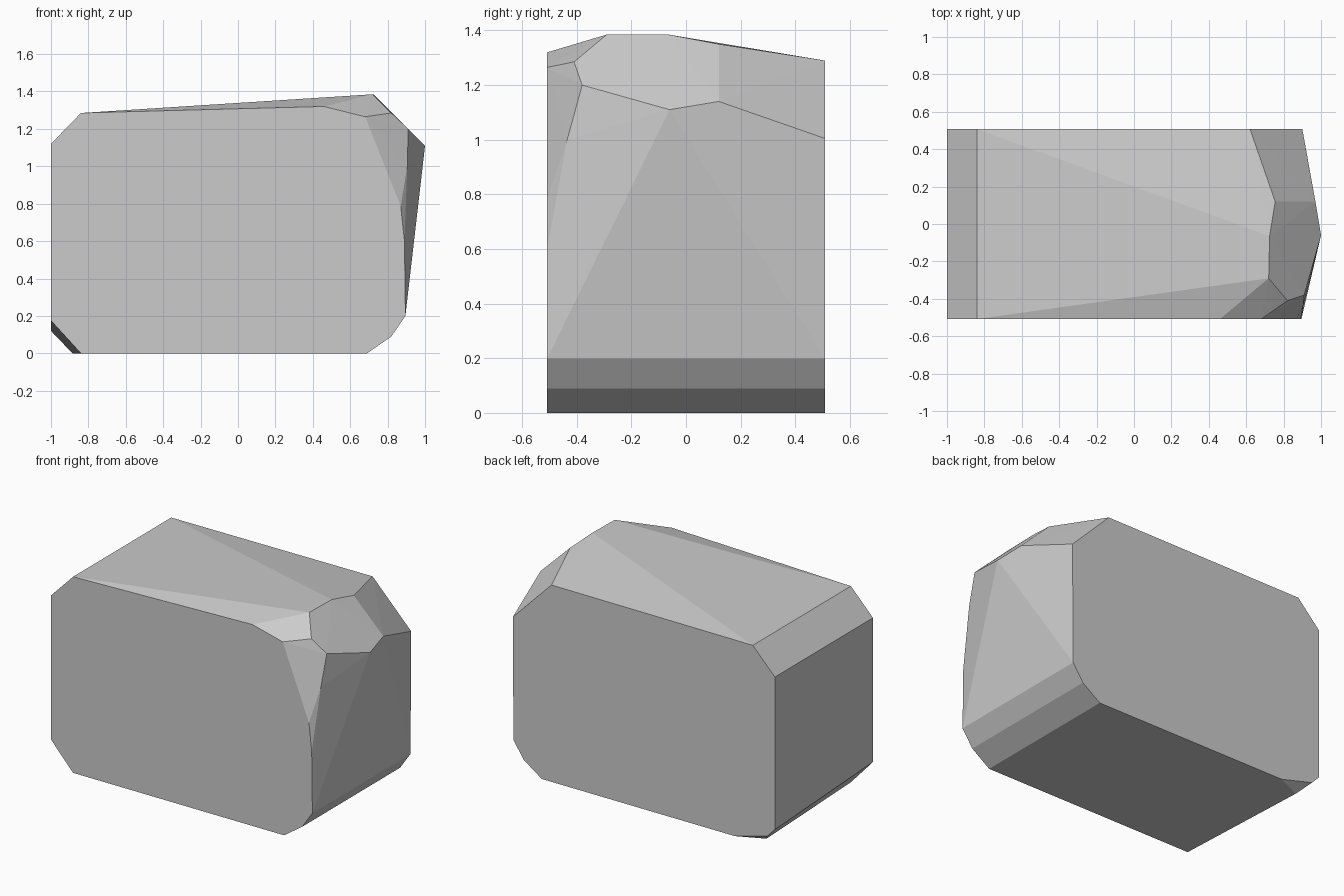
import bpy
import bmesh
import math

cube = bpy.data.objects.get("Cube")
if cube:
    bpy.data.objects.remove(cube, do_unlink=True)

HALF_DEPTH = 0.508


def make_material(name, value):
    """One flat grey stone colour."""
    material = bpy.data.materials.new(name)
    material.use_nodes = True
    colour = (value, value, value, 1.0)
    material.diffuse_color = colour
    material.node_tree.nodes["Principled BSDF"].inputs["Base Color"].default_value = colour
    return material


def build_chiselled_block(name, points, material):
    """Wrap a faceted skin around the corner points and merge flat areas."""
    bm = bmesh.new()
    for point in points:
        bm.verts.new(point)
    hull = bmesh.ops.convex_hull(bm, input=bm.verts)
    loose = set(hull["geom_interior"]) | set(hull["geom_unused"])
    bmesh.ops.delete(bm, geom=[g for g in loose if isinstance(g, bmesh.types.BMVert)],
                     context="VERTS")
    bmesh.ops.dissolve_limit(bm, angle_limit=math.radians(0.5),
                             verts=bm.verts, edges=bm.edges)
    bmesh.ops.recalc_face_normals(bm, faces=bm.faces)
    mesh = bpy.data.meshes.new(name)
    bm.to_mesh(mesh)
    bm.free()
    mesh.materials.append(material)
    block = bpy.data.objects.new(name, mesh)
    bpy.context.collection.objects.link(block)
    return block


def at_depth(profile, depth):
    """Place an x-z profile at one depth."""
    return [(x, depth, z) for x, z in profile]


# Corners shared by the front and back outlines
shared_outline = [(-1, 1.12), (-0.84, 1.285), (0.69, 0), (0.82, 0.09), (0.895, 0.2)]

# Front outline with worn upper corner and lower chamfer
front_outline = shared_outline + [(-1, 0.175), (-0.84, 0), (0.46, 1.32),
                                  (0.68, 1.265), (0.87, 0.785), (0.89, 0.6)]

# Back outline with a small nick in the lower corner
back_outline = shared_outline + [(-1, 0.12), (-0.945, 0.063), (-0.71, 0),
                                 (0.62, 1.29), (0.9, 1.005)]
nick_corner = [(-0.885, 0.43, 0)]

# Ridge along the top and around the bulging end
ridge = [(0.72, -0.29, 1.385), (0.725, -0.065, 1.385), (0.755, 0.12, 1.35)]
bulge = [(0.82, -0.41, 1.285), (0.91, -0.38, 1.2), (0.905, -0.435, 1.0),
         (1, -0.06, 1.11), (0.97, 0.12, 1.14)]

stone_grey = make_material("stone_grey", 0.6)
build_chiselled_block(
    "stone_block",
    at_depth(front_outline, -HALF_DEPTH) + at_depth(back_outline, HALF_DEPTH)
    + nick_corner + ridge + bulge,
    stone_grey)
